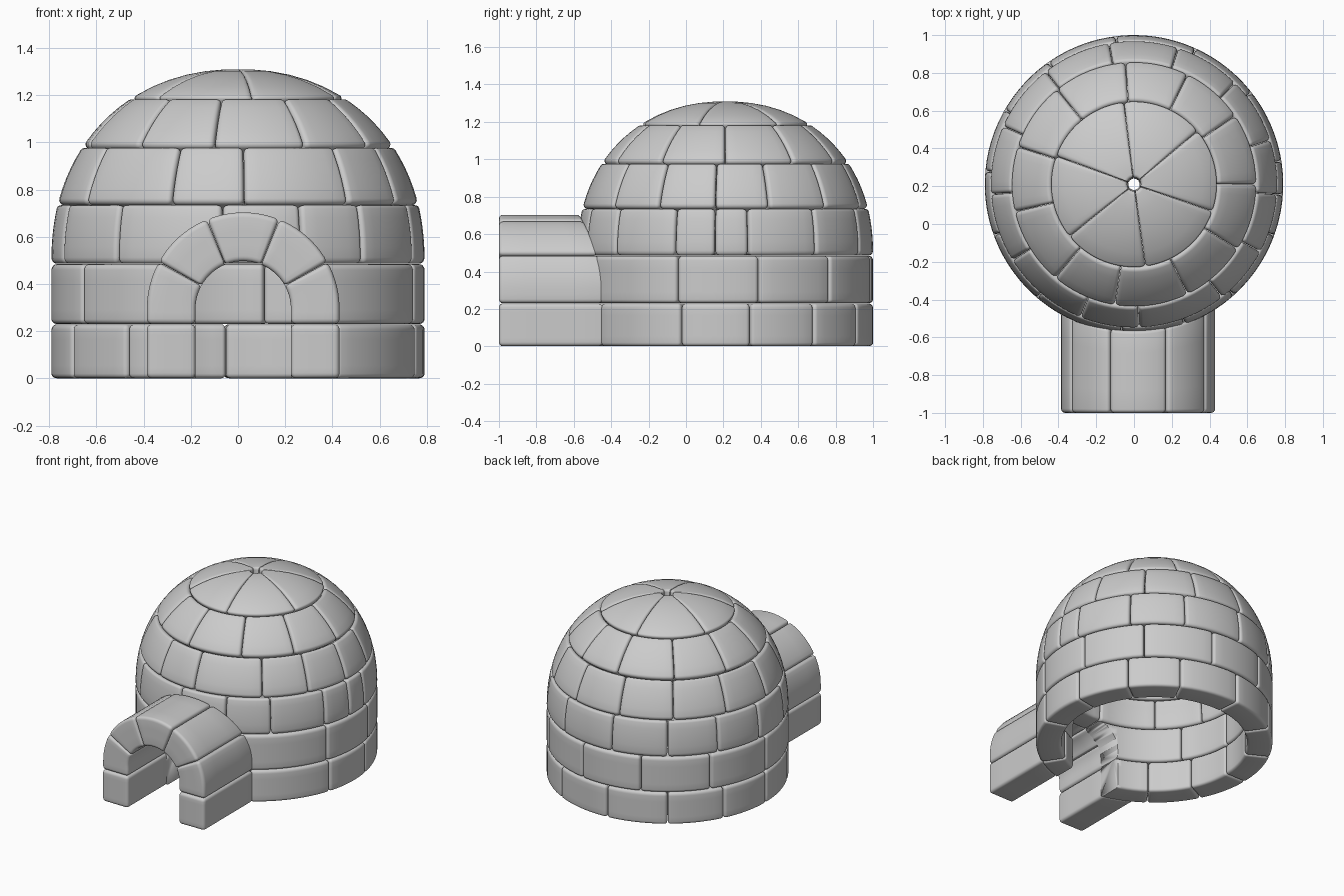
import bpy, bmesh, math
from mathutils import Vector

if "Cube" in bpy.data.objects:
    bpy.data.objects.remove(bpy.data.objects["Cube"])

CY = 0.21                      # dome centre in y
R, H0, HT, N = 0.79, 0.5, 0.81, 2.15   # dome radius, spring height, rise, roundness
WALL = 0.17
AX, AZ, RO, RI = 0.022, 0.295, 0.408, 0.202   # entrance arch


def rounded_block(bm, dims, segs, rad, mapping):
    """Rounded box with one corner at the origin, bent into place by mapping(a, b, c) in 0..1."""
    rad = min(rad, min(dims) * 0.45)
    axes = []
    for d, n in zip(dims, segs):
        lo = [0, rad * 0.3, rad * 0.62]
        mid = [rad + (d - 2 * rad) * i / n for i in range(n + 1)]
        axes.append(lo + mid + [d - v for v in reversed(lo)])
    verts = {}

    def vert(idx):
        if idx not in verts:
            p = Vector([axes[k][idx[k]] for k in range(3)])
            q = Vector([min(max(p[k], rad), dims[k] - rad) for k in range(3)])
            d = p - q
            if d.length > 1e-9:
                p = q + d.normalized() * rad
            verts[idx] = bm.verts.new(mapping(*[p[k] / dims[k] for k in range(3)]))
        return verts[idx]

    for k in range(3):
        i, j = (k + 1) % 3, (k + 2) % 3
        for end in (0, len(axes[k]) - 1):
            for u in range(len(axes[i]) - 1):
                for v in range(len(axes[j]) - 1):
                    quad = []
                    for du, dv in ((0, 0), (1, 0), (1, 1), (0, 1)):
                        idx = [0, 0, 0]
                        idx[k], idx[i], idx[j] = end, u + du, v + dv
                        quad.append(vert(tuple(idx)))
                    bm.faces.new(quad)


def finish(bm, name):
    bmesh.ops.recalc_face_normals(bm, faces=bm.faces)
    me = bpy.data.meshes.new(name)
    bm.to_mesh(me)
    bm.free()
    ob = bpy.data.objects.new(name, me)
    bpy.context.collection.objects.link(ob)
    bpy.ops.object.select_all(action='DESELECT')
    ob.select_set(True)
    bpy.context.view_layer.objects.active = ob
    bpy.ops.object.shade_smooth_by_angle(angle=math.radians(40))
    return ob


def height_to_phi(z):
    t = (z - H0) / HT
    return math.copysign(math.asin(min(1, abs(t) ** (N / 2))), t)


def shell(phi, depth):
    """Radius and height on the dome wall; depth 0 is outside, 1 is inside."""
    s = math.sin(phi)
    z = math.copysign(abs(s) ** (2 / N), s) * HT
    r = R * math.cos(phi) ** (2 / N) if phi > 0 else R
    k = 1 - depth * WALL / R
    return r * k, H0 + (z * k if phi > 0 else z)


def dome_course(name, z0, z1, joints, rad=0.022):
    bm = bmesh.new()
    p0 = height_to_phi(z0)
    p1 = height_to_phi(z1) if z1 < 1.3 else math.pi / 2 - 0.035
    ra, za = shell(p0, 0)
    rb, zb = shell(p1, 0)
    height = math.hypot(ra - rb, za - zb)
    for i, start in enumerate(joints):
        stop = joints[i + 1] if i + 1 < len(joints) else joints[0] + 360
        t0, t1 = math.radians(start + 0.1), math.radians(stop - 0.1)
        length = (t1 - t0) * (ra + rb) / 2

        def place(a, b, c):
            r, z = shell(p0 + (p1 - p0) * (0.004 + 0.992 * b), c)
            t = t0 + (t1 - t0) * a
            return (r * math.cos(t), CY + r * math.sin(t), z)
        rounded_block(bm, (length, height, WALL), (max(3, int((stop - start) / 4)), 5, 1), rad, place)
    return finish(bm, name)


# Dome courses: joint angles in degrees around the dome
course_1 = dome_course("dome_course_1", 0, 0.23,
                       [9.8, 37, 63, 94.6, 125, 153, 180, 207, 233.5, 302, 342.5])
course_2 = dome_course("dome_course_2", 0.23, 0.485,
                       [13.2, 45, 80, 112, 146, 180, 213.4, 270, 341])
dome_course("dome_course_3", 0.485, 0.74,
            [9, 38, 65.5, 97, 125, 150, 175, 200, 229.5, 265, 290, 312, 340, 356])
dome_course("dome_course_4", 0.74, 0.985,
            [18, 45, 72, 100, 128, 156, 184, 212, 248, 272, 308, 332, 356])
dome_course("dome_course_5", 0.985, 1.19,
            [0, 34, 64, 94, 129, 162, 193, 230, 261, 296, 328])
dome_course("dome_cap", 1.19, 1.31, [40, 97, 160, 219, 278, 341], 0.016)

# Entrance tunnel: blocks laid along an upside-down U
ARC = math.pi * RO
TOTAL = 2 * AZ + ARC


def arch_point(t, r):
    if t < AZ:
        return AX + r, t
    if t > AZ + ARC:
        return AX - r, TOTAL - t
    ang = (t - AZ) / RO
    return AX + r * math.cos(ang), AZ + r * math.sin(ang)


bm = bmesh.new()
half = [0, 0.23, AZ + math.radians(29) * RO, AZ + math.radians(68) * RO]
stops = half + [TOTAL - t for t in reversed(half)]
for s0, s1 in zip(stops, stops[1:]):
    def place(a, b, c):
        x, z = arch_point(s0 + 0.001 + (s1 - s0 - 0.002) * a, RI + (RO - RI) * b)
        back = CY - math.sqrt(0.775 ** 2 - x * x)
        return (x, -1 + (back + 1) * c, z)
    rounded_block(bm, (s1 - s0, RO - RI, 0.5), (8, 3, 4), 0.022, place)
finish(bm, "entrance_tunnel")

# Doorway cutter through the two lowest courses
bm = bmesh.new()
outline = [(AX + RI, -0.1)] + [arch_point(AZ + ARC * i / 32, RI) for i in range(33)] + [(AX - RI, -0.1)]
face = bm.faces.new([bm.verts.new((x, -0.75, z)) for x, z in outline])
ext = bmesh.ops.extrude_face_region(bm, geom=[face])
bmesh.ops.translate(bm, vec=(0, 0.6, 0), verts=[v for v in ext["geom"] if isinstance(v, bmesh.types.BMVert)])
cutter = finish(bm, "doorway_cutter")
cutter.hide_render = True
cutter.hide_set(True)
for ob in (course_1, course_2):
    mod = ob.modifiers.new("doorway", 'BOOLEAN')
    mod.operation = 'DIFFERENCE'
    mod.solver = 'EXACT'
    mod.object = cutter
